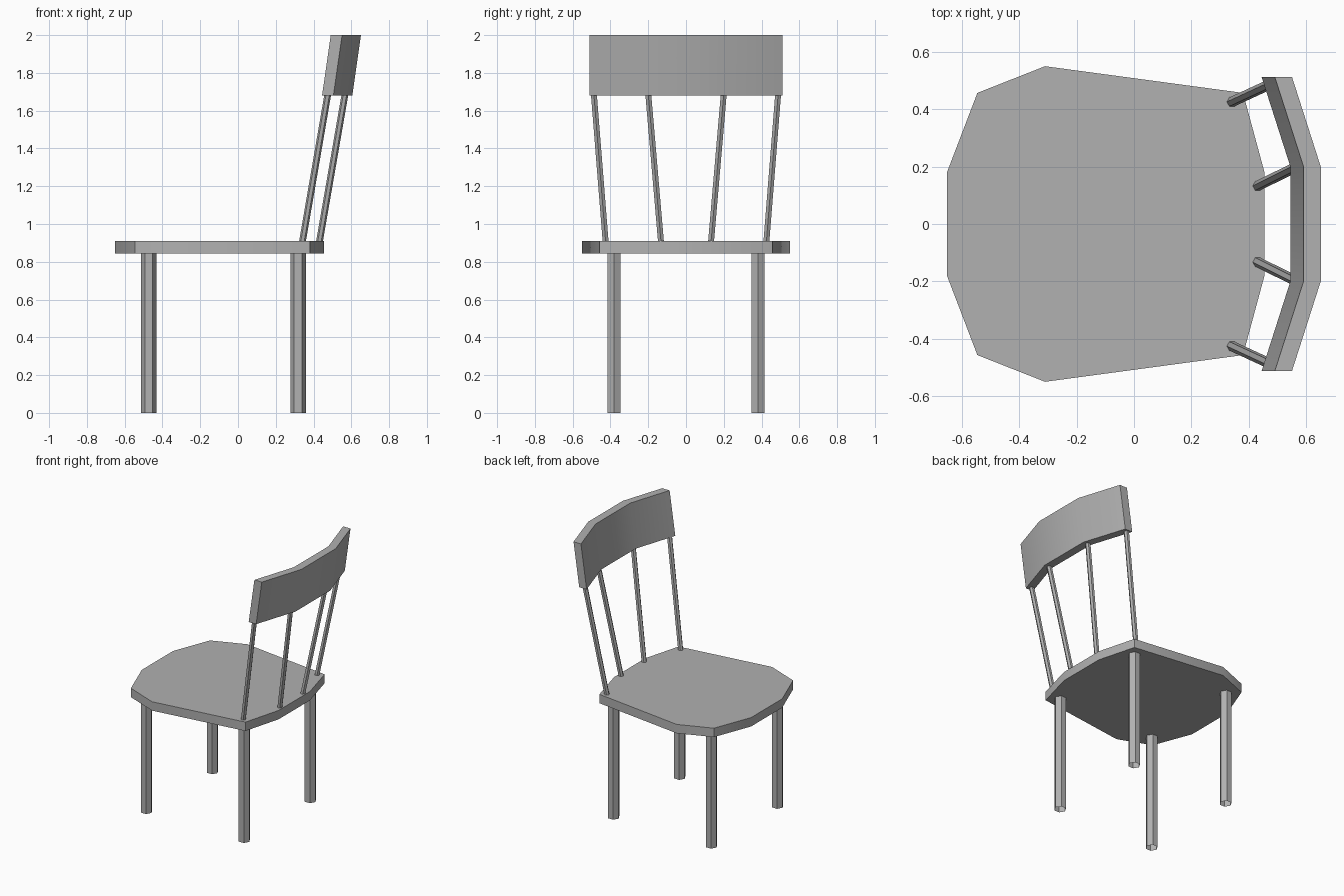
import bpy, bmesh
from math import cos, sin, pi, radians
from mathutils import Vector

if "Cube" in bpy.data.objects:
    bpy.data.objects.remove(bpy.data.objects["Cube"])

grey = bpy.data.materials.new("dark_grey")
grey.diffuse_color = (0.44, 0.44, 0.44, 1)
grey.use_nodes = True
grey.node_tree.nodes["Principled BSDF"].inputs["Base Color"].default_value = grey.diffuse_color


def finish(bm, name):
    bmesh.ops.recalc_face_normals(bm, faces=bm.faces)
    me = bpy.data.meshes.new(name)
    bm.to_mesh(me)
    bm.free()
    me.materials.append(grey)
    ob = bpy.data.objects.new(name, me)
    bpy.context.collection.objects.link(ob)
    bpy.ops.object.select_all(action='DESELECT')
    ob.select_set(True)
    bpy.context.view_layer.objects.active = ob
    bpy.ops.object.shade_smooth_by_angle(angle=radians(30))
    return ob


def slab(name, outline, z0, z1, shift=0.0):
    """Extrude an outline from z0 up to z1, leaning by shift along x."""
    bm = bmesh.new()
    base = bm.faces.new([bm.verts.new((x, y, z0)) for x, y in outline])
    top = bmesh.ops.extrude_face_region(bm, geom=[base], use_keep_orig=True)
    moved = [g for g in top['geom'] if isinstance(g, bmesh.types.BMVert)]
    bmesh.ops.translate(bm, verts=moved, vec=(shift, 0, z1 - z0))
    return finish(bm, name)


def hex_tube(name, a, b, r):
    """Open six-sided tube with level ends, from point a to point b."""
    bm = bmesh.new()
    ring = [Vector((r * cos(i * pi / 3), r * sin(i * pi / 3), 0)) for i in range(6)]
    lo = [bm.verts.new(Vector(a) + p) for p in ring]
    hi = [bm.verts.new(Vector(b) + p) for p in ring]
    for i in range(6):
        j = (i + 1) % 6
        bm.faces.new((lo[i], lo[j], hi[j], hi[i]))
    return finish(bm, name)


# Seat: half outline mirrored across y
half = [(0.455, 0.18), (0.38, 0.457), (-0.31, 0.55), (-0.546, 0.457), (-0.652, 0.18)]
slab("seat", half + [(x, -y) for x, y in reversed(half)], 0.845, 0.91)

# Back rest: bent, leaning board
front = [(0.445, -0.512), (0.545, -0.2), (0.545, 0.2), (0.445, 0.512)]
slab("back_rest", front + [(x + 0.06, y) for x, y in reversed(front)], 1.68, 2.0, 0.046)

for side, s in (("left", 1), ("right", -1)):
    # Legs
    for part, x in (("front_leg", -0.473), ("rear_leg", 0.318)):
        hex_tube(f"{part}_{side}", (x, s * 0.381, 0), (x, s * 0.381, 0.85), 0.041)
    # Back spindles
    hex_tube(f"outer_spindle_{side}", (0.34, s * 0.425, 0.9), (0.476, s * 0.488, 1.69), 0.018)
    hex_tube(f"inner_spindle_{side}", (0.43, s * 0.132, 0.9), (0.567, s * 0.2, 1.69), 0.018)
